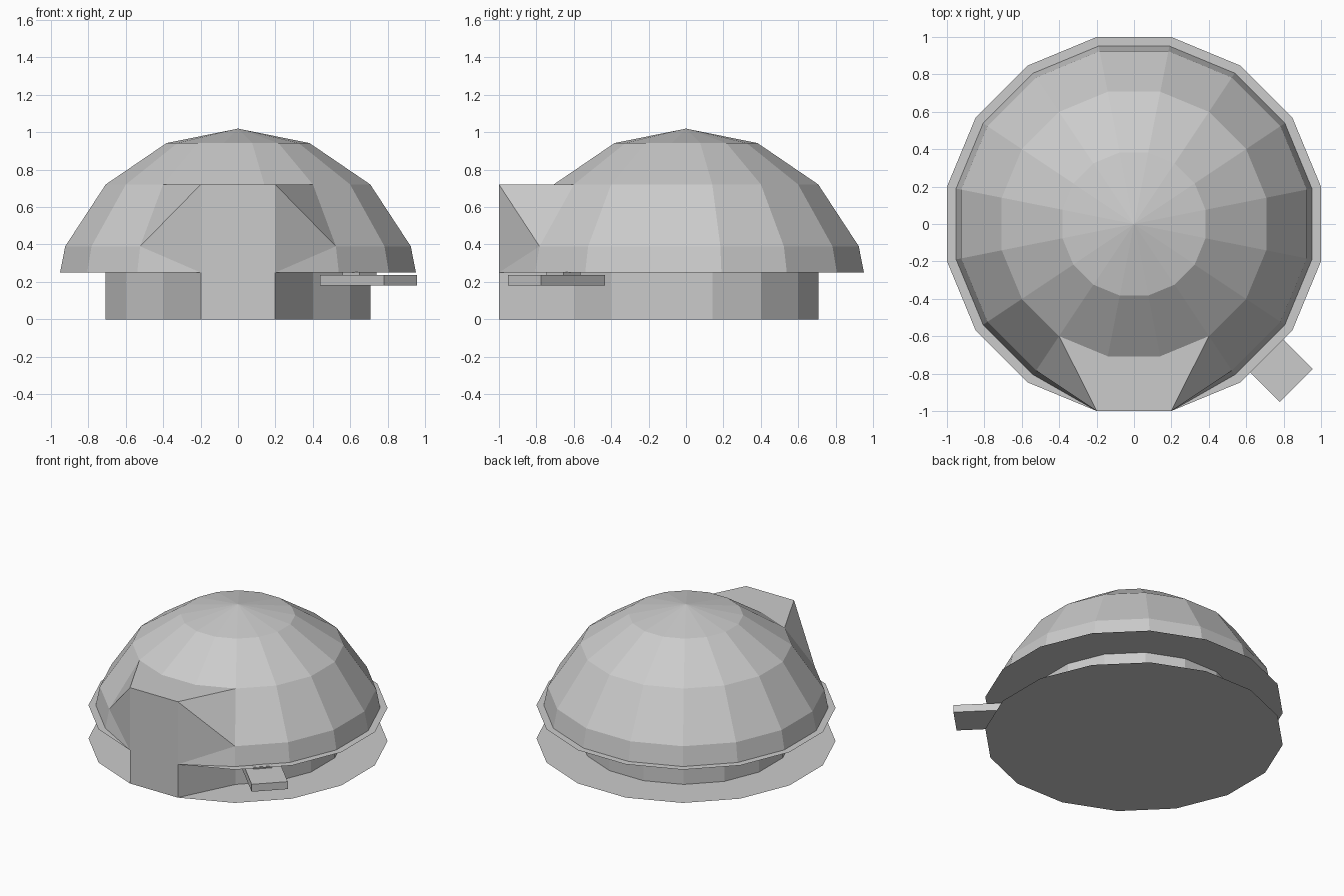
import bpy, bmesh, math
from math import sin, cos, radians

if "Cube" in bpy.data.objects:
    bpy.data.objects.remove(bpy.data.objects["Cube"])

N = 16
R = 1 / cos(math.pi / N)      # 16-gon whose flats touch +-1


def finish(name, bm, fix=True):
    if fix:
        bmesh.ops.recalc_face_normals(bm, faces=bm.faces)
    mesh = bpy.data.meshes.new(name)
    bm.to_mesh(mesh)
    bm.free()
    ob = bpy.data.objects.new(name, mesh)
    bpy.context.collection.objects.link(ob)
    return ob


def ring(r, z):
    return [(r * cos(math.tau * (i + .5) / N), r * sin(math.tau * (i + .5) / N), z)
            for i in range(N)]


def lathe(name, profile):
    """Loft 16-sided rings along an (r, z) profile; r = 0 makes a pole."""
    bm = bmesh.new()
    rows = [[bm.verts.new(p) for p in ring(r, z)] for r, z in profile]
    for a, b in zip(rows, rows[1:]):
        for i in range(N):
            j = (i + 1) % N
            bm.faces.new((a[i], a[j], b[j], b[i]))
    bmesh.ops.remove_doubles(bm, verts=bm.verts, dist=1e-5)
    return finish(name, bm, fix=False)


def box(name, center, size):
    bm = bmesh.new()
    bmesh.ops.create_cube(bm, size=1)
    bmesh.ops.scale(bm, vec=size, verts=bm.verts)
    ob = finish(name, bm)
    ob.location = center
    ob.rotation_euler.z = radians(-45)
    return ob


# Dome: faceted hemisphere cut off above the wall
band = radians(22.5)
t = .25 / (R * sin(band))
rim = R * (1 - t) + R * cos(band) * t
lathe("dome", [(rim, .25)] + [(R * cos(k * band), R * sin(k * band)) for k in (1, 2, 3)] + [(0, R)])

# Thin flange, low wall and floor plate
wall_r = R * cos(2 * band)
lathe("flange", [(wall_r, .25), (R, .25), (rim, .2505)])
lathe("wall", [(wall_r, 0), (wall_r, .25)])
bm = bmesh.new()
bm.faces.new([bm.verts.new(p) for p in reversed(ring(R, 0))])
finish("floor_plate", bm)
bpy.data.objects["floor_plate"].data.update()

# Entrance block, built as mirrored halves that blend into dome and wall
ca, sa = cos(radians(56.25)), sin(radians(56.25))
top_z, mid_z = R * sin(2 * band), R * sin(band)
mid_r = R * cos(band)
bm = bmesh.new()


def face(*pts):
    bm.faces.new([bm.verts.new(p) for p in pts])


fx = R * sin(math.pi / N)
ix, iy = wall_r * sin(math.pi / N), -wall_r * cos(math.pi / N)
top = (fx, -1, top_z)
low = (fx, -1, .25)
foot = (fx, -1, 0)
back = (wall_r * ca, -wall_r * sa, top_z)
mid = (mid_r * ca, -mid_r * sa, mid_z)
edge = (rim * ca, -rim * sa, .25)
face((0, -1, 0), foot, low, top, (0, -1, top_z))               # front
face((0, -1, top_z), top, back, (ix, iy, top_z), (0, iy, top_z))  # roof
face(top, mid, back)                                           # upper cheek
face(top, low, mid)                                            # side cheek
face(low, edge, mid)                                           # lower cheek
face(foot, (back[0], back[1], 0), (back[0], back[1], .25), low)  # wall side
dup = bmesh.ops.duplicate(bm, geom=bm.verts[:] + bm.edges[:] + bm.faces[:])["geom"]
for v in [g for g in dup if isinstance(g, bmesh.types.BMVert)]:
    v.co.x = -v.co.x
bmesh.ops.reverse_faces(bm, faces=[g for g in dup if isinstance(g, bmesh.types.BMFace)])
bmesh.ops.remove_doubles(bm, verts=bm.verts, dist=1e-4)
finish("entrance", bm, fix=False)

# Small tab sticking out at the front right, with its mounting pad
box("side_tab", (.698, -.693, .209), (.25, .482, .056)).rotation_euler.z = radians(45)
box("tab_mount", (.65, -.655, .243), (.128, .128, .018))
